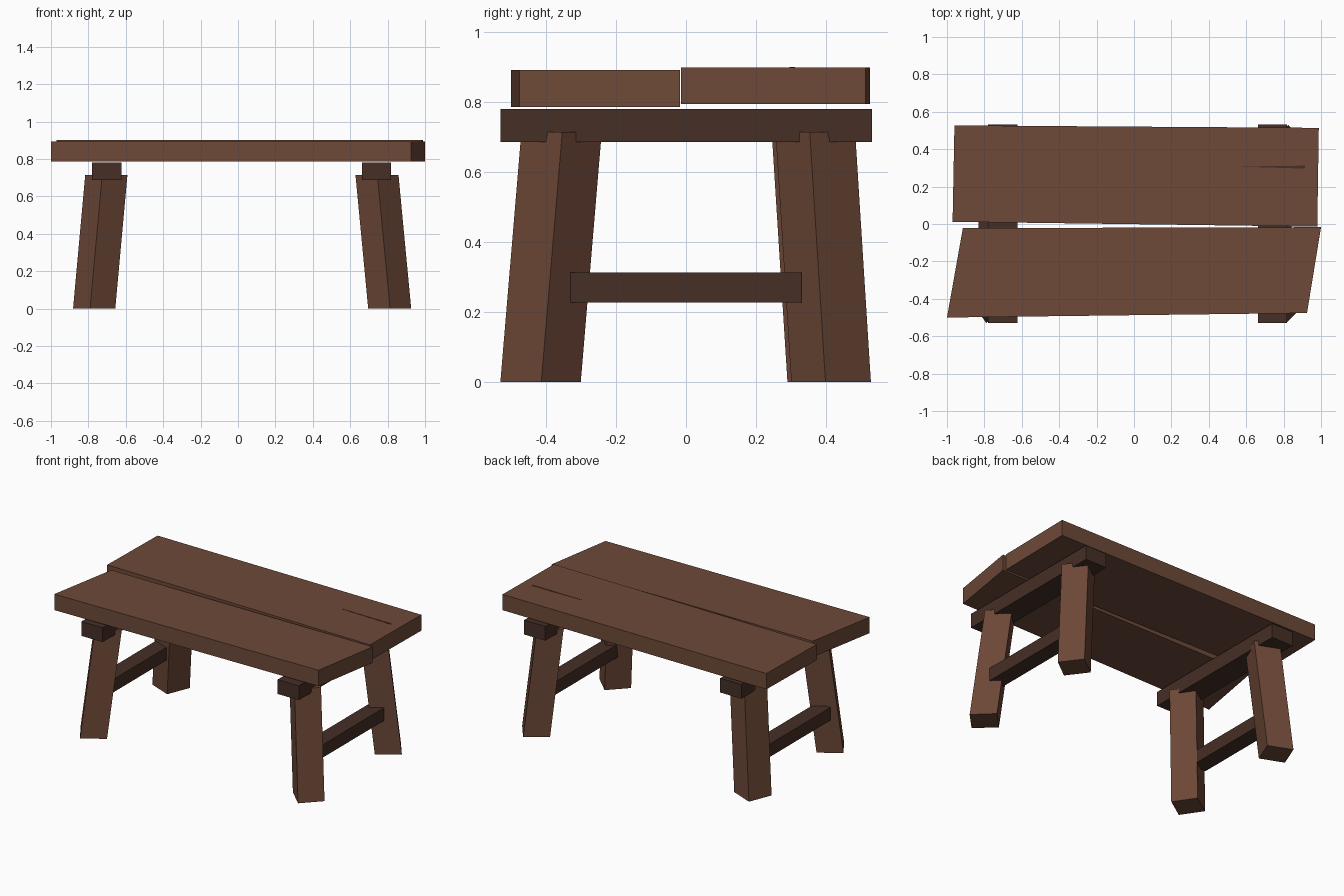
import bpy, bmesh, math

if "Cube" in bpy.data.objects:
    bpy.data.objects.remove(bpy.data.objects["Cube"])


def material(name, rgb):
    m = bpy.data.materials.new(name)
    m.diffuse_color = (*rgb, 1)
    m.use_nodes = True
    m.node_tree.nodes["Principled BSDF"].inputs["Base Color"].default_value = m.diffuse_color
    return m


PLANK = material("plank brown", (0.155, 0.067, 0.039))
LEG = material("leg brown", (0.150, 0.063, 0.037))
DARK = material("dark brown", (0.060, 0.028, 0.019))


def prism(name, outline, z0, z1, mat, shift=(0, 0)):
    """Extrude a counter-clockwise xy outline from z0 to z1, sliding the top by shift."""
    bm = bmesh.new()
    low = [bm.verts.new((x, y, z0)) for x, y in outline]
    high = [bm.verts.new((x + shift[0], y + shift[1], z1)) for x, y in outline]
    bm.faces.new(low[::-1])
    bm.faces.new(high)
    n = len(outline)
    for i in range(n):
        j = (i + 1) % n
        bm.faces.new((low[i], low[j], high[j], high[i]))
    me = bpy.data.meshes.new(name)
    bm.to_mesh(me)
    bm.free()
    me.materials.append(mat)
    ob = bpy.data.objects.new(name, me)
    bpy.context.collection.objects.link(ob)
    return ob


def box(name, x0, x1, y0, y1, z0, z1, mat):
    return prism(name, [(x0, y0), (x1, y0), (x1, y1), (x0, y1)], z0, z1, mat)


# Two uneven top planks
prism("back_plank", [(-0.97, 0.012), (0.98, -0.014), (0.988, 0.514), (-0.96, 0.527)],
      0.795, 0.90, PLANK)
prism("front_plank", [(-1.0, -0.50), (0.925, -0.476), (1.0, -0.017), (-0.915, -0.022)],
      0.787, 0.893, PLANK)

# Thin split in the back plank
prism("plank_split", [(0.55, 0.307), (0.915, 0.296), (0.915, 0.312)], 0.895, 0.9015, DARK)

# Splayed square legs: centre at the floor, twist, lean of the top
legs = {
    "front_left_leg": (-0.769, -0.416, -11, 0.065, 0.062),
    "front_right_leg": (0.811, -0.416, 1, -0.068, 0.060),
    "back_left_leg": (-0.769, 0.396, 23, 0.065, -0.045),
    "back_right_leg": (0.811, 0.415, -8, -0.068, -0.045),
}
for name, (cx, cy, twist, dx, dy) in legs.items():
    corners = [math.radians(twist + 90 * k) for k in range(4)]
    prism(name, [(cx + 0.115 * math.cos(a), cy + 0.115 * math.sin(a)) for a in corners],
          0, 0.715, LEG, (dx, dy))

# Cross beam under the top and stretcher between the legs, at each end
for side, beam_x, rail_x in (("left", -0.702, -0.778), ("right", 0.74, 0.788)):
    box(side + "_beam", beam_x - 0.078, beam_x + 0.078, -0.53, 0.532, 0.686, 0.781, DARK)
    box(side + "_stretcher", rail_x - 0.053, rail_x + 0.053, -0.33, 0.33, 0.227, 0.313, DARK)
